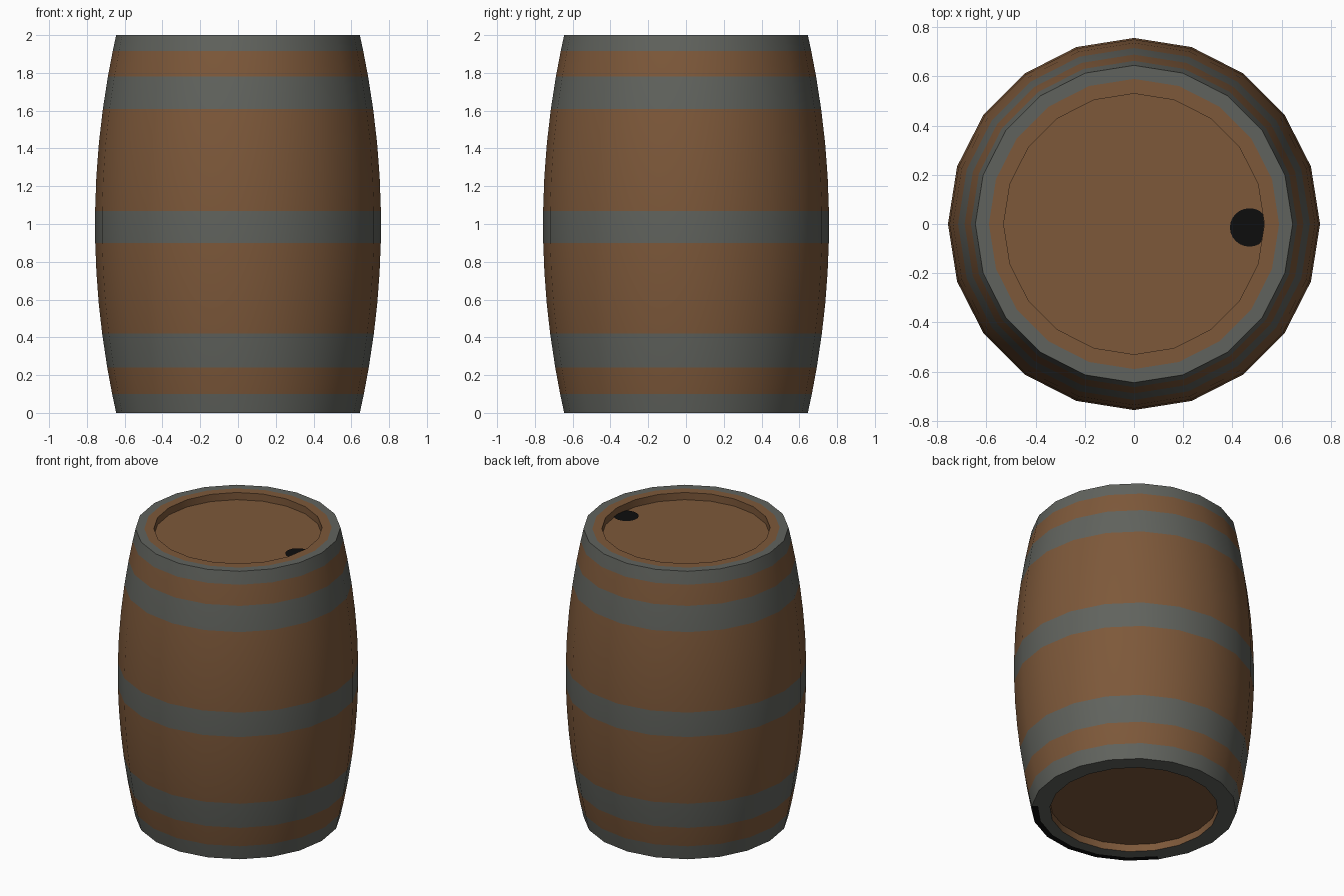
import bpy, bmesh, math

if "Cube" in bpy.data.objects:
    bpy.data.objects.remove(bpy.data.objects["Cube"])

SIDES = 20
HEIGHT = 2.0
R_END, R_MID = 0.645, 0.757     # outer radius at the ends and the middle
R_LID, DEPTH = 0.53, 0.05       # recessed lids


def material(name, rgb):
    m = bpy.data.materials.new(name)
    m.diffuse_color = (*rgb, 1)
    m.use_nodes = True
    m.node_tree.nodes["Principled BSDF"].inputs["Base Color"].default_value = m.diffuse_color
    return m


wood = material("brown wood", (0.205, 0.098, 0.042))
metal = material("grey metal", (0.118, 0.124, 0.110))
black = material("black", (0.004, 0.004, 0.004))


def radius(z):
    return R_MID - (R_MID - R_END) * (z - 1) ** 2


def finish(bm, name, mats):
    bmesh.ops.recalc_face_normals(bm, faces=bm.faces)
    mesh = bpy.data.meshes.new(name)
    bm.to_mesh(mesh)
    bm.free()
    for m in mats:
        mesh.materials.append(m)
    ob = bpy.data.objects.new(name, mesh)
    bpy.context.collection.objects.link(ob)
    return ob


# Barrel: one lathed profile, material index per profile segment
WOOD, METAL, BLACK = 0, 1, 2
profile = [(R_LID, DEPTH), (R_LID, 0), (0.605, 0)]
segment = [WOOD, METAL, METAL]
heights = [0, 0.10, 0.24, 0.42, 0.58, 0.74, 0.90, 1.07,
           1.25, 1.43, 1.61, 1.78, 1.915, 2.0]
hoops = {0, 0.24, 0.90, 1.61, 1.915}
for z in heights:
    profile.append((radius(z), z))
    segment.append(METAL if z in hoops else WOOD)
segment[-1] = METAL             # hoop wraps over the top edge
profile += [(0.59, HEIGHT), (R_LID, HEIGHT), (R_LID, HEIGHT - DEPTH)]
segment += [WOOD, WOOD]

bm = bmesh.new()
rings = []
for r, z in profile:
    rings.append([bm.verts.new((r * math.cos(a), r * math.sin(a), z))
                  for a in (2 * math.pi * i / SIDES for i in range(SIDES))])
for k, mat in enumerate(segment):
    for i in range(SIDES):
        j = (i + 1) % SIDES
        f = bm.faces.new((rings[k][i], rings[k][j], rings[k + 1][j], rings[k + 1][i]))
        f.material_index = mat
        # dark worn strip under the front of the base rim
        c = f.calc_center_median()
        if k == 2 and c.y < -0.42:
            f.material_index = BLACK
bm.faces.new(rings[0])          # bottom lid
bm.faces.new(rings[-1])         # top lid
barrel = finish(bm, "barrel", [wood, metal, black])
bpy.context.view_layer.objects.active = barrel
barrel.select_set(True)
bpy.ops.object.shade_smooth_by_angle(angle=math.radians(35))

# Bung hole: thin black plate on the top lid, trimmed by the rim
bm = bmesh.new()
verts = []
for i in range(24):
    a = 2 * math.pi * i / 24
    x, y = 0.47 + 0.08 * math.cos(a), -0.014 + 0.078 * math.sin(a)
    limit = R_LID - 0.16 * abs(y)   # follows the lid edge
    verts.append(bm.verts.new((min(x, limit), y, HEIGHT - DEPTH + 0.004)))
bm.faces.new(verts)
finish(bm, "bung_hole", [black])
